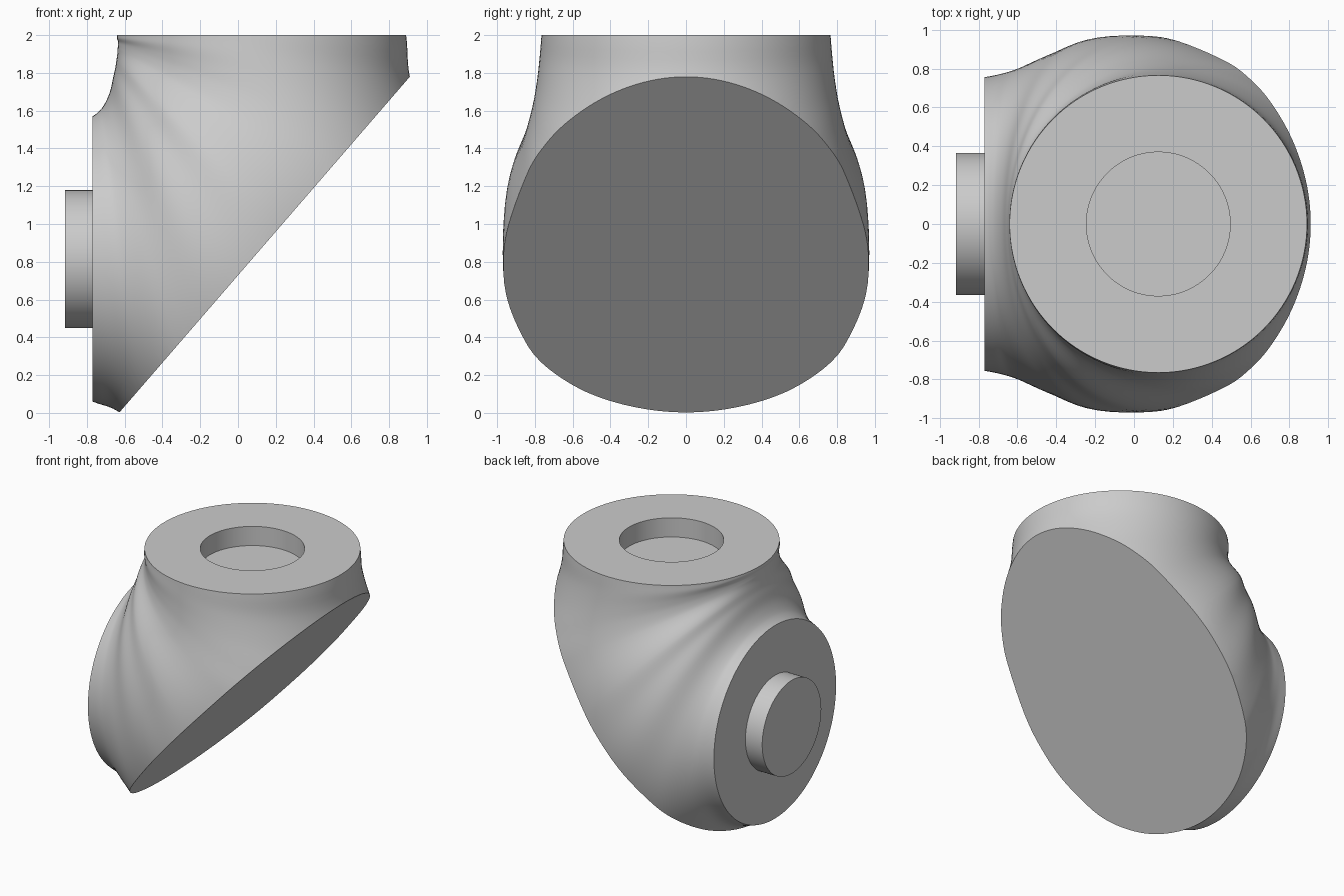
import bpy, bmesh, math
from math import sin, cos, pi, radians
from mathutils import Vector, Matrix

if "Cube" in bpy.data.objects:
    bpy.data.objects.remove(bpy.data.objects["Cube"], do_unlink=True)

grey = bpy.data.materials.new("plain grey")
grey.use_nodes = True
colour = (0.6, 0.6, 0.6, 1)
grey.diffuse_color = colour
grey.node_tree.nodes["Principled BSDF"].inputs["Base Color"].default_value = colour

SIDES = 128
HINGE = Vector((-0.77, 0, 2))   # the two round ends meet on this line

# Elbow sections: angle below horizontal, inner radius, outer radius, half width
SECTIONS = [
    (0, .13, 1.66, .765), (7.5, .13, 1.694, .775), (15, .14, 1.818, .79),
    (22, .145, 2.01, .815), (30, .153, 2.23, .86), (45, .18, 2.33, .95),
    (55, .21, 2.53, .97), (65, .255, 2.515, .955), (75, .33, 2.45, .875),
    (82, .385, 2.163, .80), (86, .41, 2.0, .772), (90, .43, 1.94, .755)]


def slope(i, k):
    a, b = SECTIONS[max(i - 1, 0)], SECTIONS[min(i + 1, len(SECTIONS) - 1)]
    return (b[k] - a[k]) / (b[0] - a[0])


def smooth_sections(steps):
    """Hermite interpolation between the key sections."""
    for i in range(len(SECTIONS) - 1):
        p, q = SECTIONS[i], SECTIONS[i + 1]
        d = q[0] - p[0]
        for j in range(steps):
            t = j / steps
            s = t * t * (3 - 2 * t)
            yield [p[0] + d * t] + [
                p[k] + (q[k] - p[k]) * s
                + d * (t * (1 - t) ** 2 * slope(i, k) - t * t * (1 - t) * slope(i + 1, k))
                for k in (1, 2, 3)]
    yield SECTIONS[-1]


def section_ring(bm, angle, inner, outer, width, drop=0):
    th = radians(angle)
    ray = Vector((cos(th), 0, -sin(th)))
    mid, half = (inner + outer) / 2, (outer - inner) / 2
    ring = []
    for i in range(SIDES):
        a = 2 * pi * i / SIDES
        p = HINGE + ray * (mid + half * cos(a)) + Vector((0, width * sin(a), -drop))
        ring.append(bm.verts.new(p))
    return ring


def finish(bm, name):
    bmesh.ops.recalc_face_normals(bm, faces=bm.faces)
    mesh = bpy.data.meshes.new(name)
    bm.to_mesh(mesh)
    bm.free()
    mesh.materials.append(grey)
    ob = bpy.data.objects.new(name, mesh)
    bpy.context.collection.objects.link(ob)
    bpy.ops.object.select_all(action='DESELECT')
    ob.select_set(True)
    bpy.context.view_layer.objects.active = ob
    bpy.ops.object.shade_smooth_by_angle(angle=radians(30))


# Elbow body with a round socket sunk into its top
bm = bmesh.new()
socket = (0, .895 - .37, .895 + .37, .37)
rings = [section_ring(bm, *socket, drop=.15), section_ring(bm, *socket)]
rings += [section_ring(bm, *s) for s in smooth_sections(5)]
for r0, r1 in zip(rings, rings[1:]):
    for i in range(SIDES):
        j = (i + 1) % SIDES
        bm.faces.new((r0[i], r0[j], r1[j], r1[i]))
bm.faces.new(rings[0])
bm.faces.new(rings[-1])

# Slanted flat underside
cut = bmesh.ops.bisect_plane(
    bm, geom=bm.verts[:] + bm.edges[:] + bm.faces[:], dist=1e-5,
    plane_co=(-.63, 0, 0), plane_no=(1.78, 0, -1.54), clear_outer=True)
rim = [e for e in bm.edges if e.is_boundary]
bmesh.ops.holes_fill(bm, edges=rim, sides=0)
finish(bm, "elbow_body")

# Round peg on the side face
bm = bmesh.new()
bmesh.ops.create_cone(
    bm, cap_ends=True, segments=SIDES, radius1=.365, radius2=.365, depth=.155,
    matrix=Matrix.Translation((-.8375, 0, .815)) @ Matrix.Rotation(pi / 2, 4, 'Y'))
finish(bm, "side_peg")
